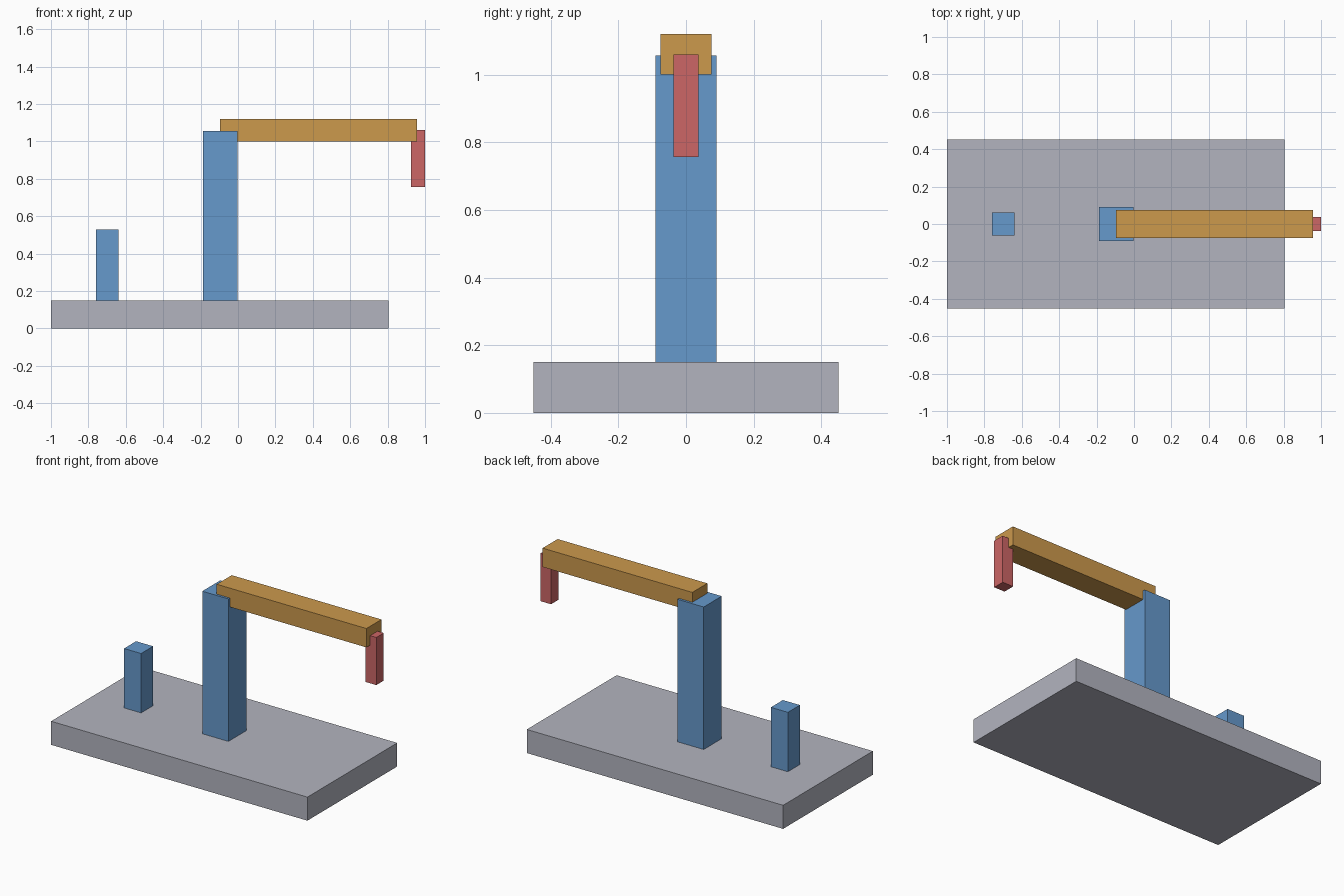
import bpy
import bmesh

cube = bpy.data.objects.get("Cube")
if cube:
    bpy.data.objects.remove(cube, do_unlink=True)


def make_material(name, rgb):
    mat = bpy.data.materials.new(name)
    mat.use_nodes = True
    colour = (*rgb, 1.0)
    mat.diffuse_color = colour
    mat.node_tree.nodes["Principled BSDF"].inputs["Base Color"].default_value = colour
    return mat


def make_box(name, x, depth, z, mat):
    """Box spanning x and z ranges, centred on y = 0, with its origin at its centre."""
    size = (x[1] - x[0], depth, z[1] - z[0])
    bm = bmesh.new()
    bmesh.ops.create_cube(bm, size=1.0)
    bmesh.ops.scale(bm, vec=size, verts=bm.verts)
    mesh = bpy.data.meshes.new(name)
    bm.to_mesh(mesh)
    bm.free()
    mesh.materials.append(mat)
    obj = bpy.data.objects.new(name, mesh)
    obj.location = (sum(x) / 2, 0, sum(z) / 2)
    bpy.context.collection.objects.link(obj)
    return obj


grey = make_material("light grey", (0.448, 0.457, 0.522))
blue = make_material("steel blue", (0.133, 0.319, 0.604))
ochre = make_material("ochre", (0.604, 0.319, 0.073))
red = make_material("soft red", (0.604, 0.133, 0.133))

BASE_TOP = 0.15

# Base slab
make_box("base", (-1.0, 0.805), 0.903, (0, BASE_TOP), grey)

# Upright supports
make_box("main_column", (-0.188, -0.004), 0.181, (BASE_TOP, 1.057), blue)
make_box("short_post", (-0.76, -0.64), 0.121, (BASE_TOP, 0.528), blue)

# Horizontal arm resting in the column, with the rod hanging from its tip
make_box("arm", (-0.097, 0.957), 0.151, (1.0, 1.12), ochre)
make_box("hanging_rod", (0.924, 1.0), 0.075, (0.757, 1.06), red)
